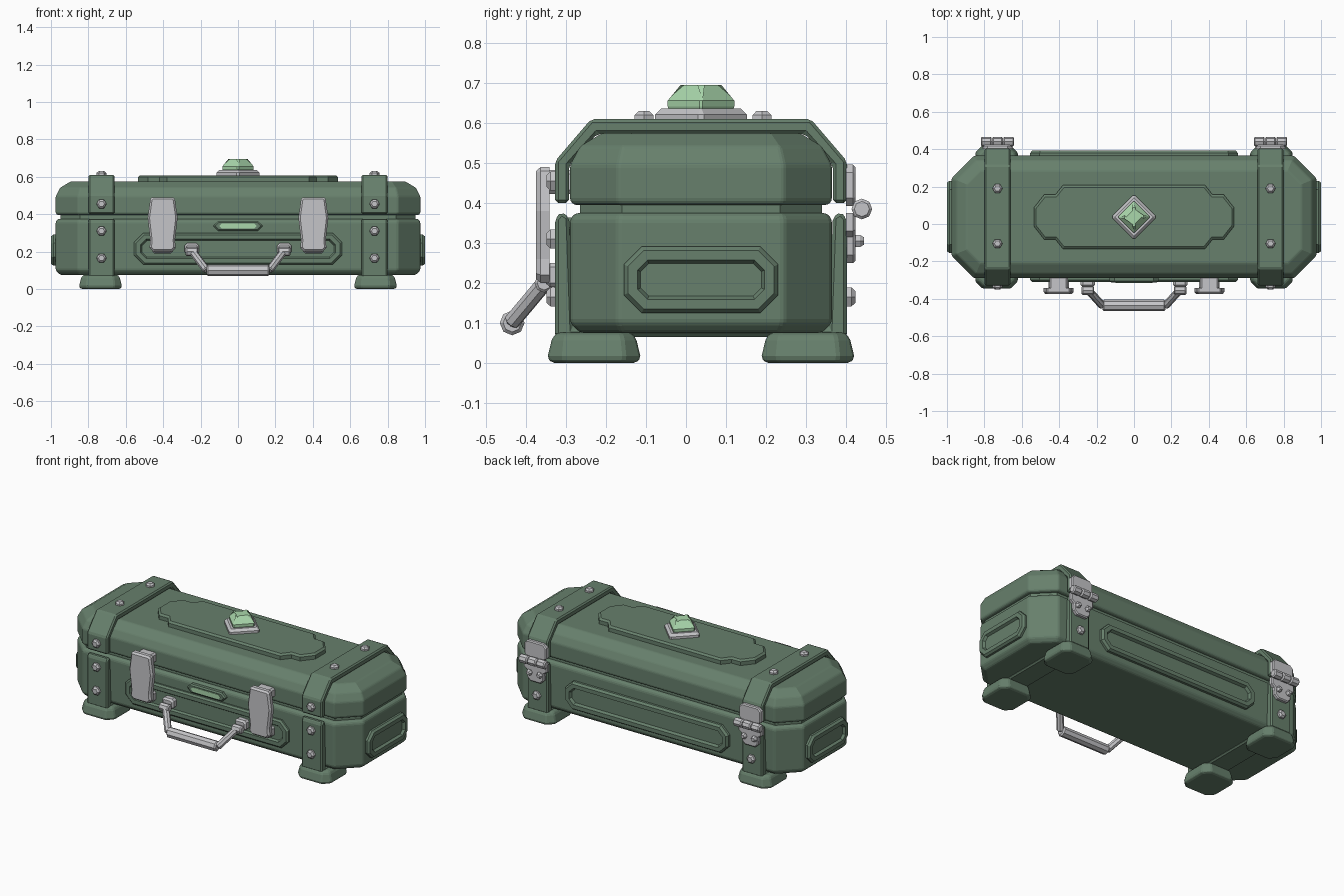
import bpy, math
from mathutils import Matrix, Vector

if "Cube" in bpy.data.objects:
    bpy.data.objects.remove(bpy.data.objects["Cube"])


def material(name, rgb):
    m = bpy.data.materials.new(name)
    m.use_nodes = True
    m.diffuse_color = (*rgb, 1)
    m.node_tree.nodes["Principled BSDF"].inputs["Base Color"].default_value = (*rgb, 1)
    return m


GREEN = material("dark green paint", (0.135, 0.215, 0.15))
METAL = material("light grey metal", (0.56, 0.56, 0.58))
GLOW = material("pale green crystal", (0.40, 0.68, 0.41))


def octagon(hx, hy, c):
    """Rectangle with cut corners, counter-clockwise."""
    return [(hx, c - hy), (hx, hy - c), (hx - c, hy), (c - hx, hy),
            (-hx, hy - c), (-hx, c - hy), (c - hx, -hy), (hx - c, -hy)]


def ngon(r, n):
    return [(r * math.cos(math.tau * i / n), r * math.sin(math.tau * i / n)) for i in range(n)]


def mirrored(half):
    """Close a right-hand outline, listed bottom to top, with its mirror image."""
    return half + [(-x, y) for x, y in reversed(half)]


def inset(pts, d):
    """Move every side of an outline inwards by d."""
    out = []
    for i, p in enumerate(pts):
        p, a, b = Vector(p), Vector(pts[i - 1]), Vector(pts[(i + 1) % len(pts)])
        e, f = (p - a).normalized(), (b - p).normalized()
        n, m = Vector((-e.y, e.x)), Vector((-f.y, f.x))
        out.append(p + (n + m) * d / (1 + n.dot(m)))
    return out


def upright(x, y, z, turn=0):
    """Frame facing the front at turn 0, +x at 90, the back at 180."""
    return (Matrix.Translation((x, y, z)) @ Matrix.Rotation(math.radians(turn), 4, 'Z')
            @ Matrix.Rotation(math.pi / 2, 4, 'X'))


def flat(x, y, z=0, turn=0):
    return Matrix.Translation((x, y, z)) @ Matrix.Rotation(math.radians(turn), 4, 'Z')


def solid(name, outline, levels, frame, mat, bevel=0.0, segments=1):
    """Stack (inset, height) levels of an outline into a closed solid."""
    verts, n = [], len(outline)
    for d, w in levels:
        verts += [frame @ Vector((p[0], p[1], w)) for p in inset(outline, d)]
    faces = [tuple(reversed(range(n))), tuple(range(len(verts) - n, len(verts)))]
    for k in range(0, len(verts) - n, n):
        faces += [(k + i, k + (i + 1) % n, k + n + (i + 1) % n, k + n + i) for i in range(n)]
    me = bpy.data.meshes.new(name)
    me.from_pydata(verts, [], faces)
    me.materials.append(mat)
    ob = bpy.data.objects.new(name, me)
    bpy.context.collection.objects.link(ob)
    if bevel:
        b = ob.modifiers.new("bevel", 'BEVEL')
        b.width, b.segments, b.limit_method = bevel, segments, 'ANGLE'
        b.angle_limit = math.radians(25)
    return ob


def rod(name, a, b, r, mat, sides=8):
    a, b = Vector(a), Vector(b)
    frame = Matrix.Translation(a) @ (b - a).to_track_quat('Z', 'Y').to_matrix().to_4x4()
    c = r * 0.25
    length = (b - a).length
    return solid(name, ngon(r, sides), [(c, 0), (0, c), (0, length - c), (c, length)], frame, mat)


def bolt(name, frame, r=0.027):
    solid(name, ngon(r, 6), [(0, -0.005), (0, 0.012), (r * 0.35, 0.022)], frame, METAL)


MID = 0.0375      # depth centre of the case
FRONT, BACK = -0.29, 0.365

# Case body and lid
plan = octagon(0.975, 0.3275, 0.12)
solid("case_base", plan, [(0.025, 0.075), (0, 0.1), (0, 0.36), (0.012, 0.375)],
      flat(0, MID), GREEN, 0.02, 2)
solid("inner_lip", plan, [(0.025, 0.36), (0.025, 0.41)], flat(0, MID), GREEN)
solid("case_lid", plan, [(0.01, 0.395), (0, 0.405), (0, 0.495), (0.025, 0.542), (0.08, 0.575)],
      flat(0, MID), GREEN, 0.014, 2)

# Stepped lid plate with the crystal on its mount
quarter = [(0.535, 0.05), (0.48, 0.12), (0.42, 0.12), (0.38, 0.17)]
lid_plate = mirrored([(x, -y) for x, y in reversed(quarter)] + quarter)
solid("lid_plate", lid_plate, [(0, 0.57), (0, 0.598), (0.012, 0.608)], flat(0, MID), GREEN)
solid("crystal_mount", octagon(0.086, 0.086, 0.01), [(0, 0.6), (0, 0.622), (0.014, 0.636)],
      flat(0, MID, 0, 45), METAL)
solid("crystal", octagon(0.062, 0.062, 0.006), [(0.004, 0.63), (0, 0.642), (0, 0.656), (0.032, 0.695)],
      flat(0, MID, 0, 45), GLOW)

# Framed panels on the four sides
frame_levels = [(0, -0.01), (0, 0.01), (0.01, 0.02), (0.034, 0.02), (0.042, 0.008)]
long_panel = octagon(0.555, 0.085, 0.05)
solid("front_panel", long_panel, frame_levels, upright(0, FRONT, 0.215), GREEN)
solid("back_panel", long_panel, [(d, w * 1.4) for d, w in frame_levels],
      upright(0, BACK, 0.215, 180), GREEN)
for side, name in ((1, "left"), (-1, "right")):
    solid(name + "_end_panel", octagon(0.193, 0.083, 0.045), [(d, w * 1.25) for d, w in frame_levels],
          upright(side * 0.975, MID, 0.208, side * 90), GREEN)

# Indicator light
solid("light_frame", octagon(0.13, 0.027, 0.025), [(0, -0.01), (0, 0.015), (0.008, 0.022)],
      upright(0, FRONT, 0.337), GREEN)
solid("light_strip", octagon(0.098, 0.014, 0.012), [(0, 0), (0, 0.025)],
      upright(0, FRONT, 0.337), GLOW)

# Strap sections, depth measured from the case centre
lid_half = [(0.365, 0.4), (0.365, 0.505), (0.275, 0.61)]
lid_inner = [(0.33, 0.4), (0.33, 0.495), (0.26, 0.573)]
lid_strap = lid_half + [(-x, z) for x, z in reversed(lid_half)] \
    + [(-x, z) for x, z in lid_inner] + lid_inner[::-1]
base_half = [(0.365, 0.065), (0.365, 0.36), (0.35, 0.378), (0.33, 0.365), (0.32, 0.085)]
base_strap = mirrored(base_half)

latch_cover = mirrored([(0.05, -0.14), (0.07, -0.12), (0.066, -0.08), (0.08, 0.04),
                        (0.066, 0.14), (0.056, 0.15)])
hinge_leaf = mirrored([(0.035, -0.125), (0.055, -0.105), (0.06, -0.06), (0.08, -0.045), (0.08, 0)])
foot_levels = [(0.012, 0), (0, 0.012), (0.012, 0.062), (0.025, 0.076)]

for side, name in ((1, "left"), (-1, "right")):
    x = side * 0.73

    # Straps and feet
    for part, outline in (("lid_strap", lid_strap), ("base_strap", base_strap)):
        solid(f"{name}_{part}", outline, [(0, -0.07), (0, 0.07)],
              upright(x, MID, 0, 90), GREEN, 0.008)
    for end, y in (("front", -0.23), ("back", 0.305)):
        solid(f"{name}_{end}_foot", octagon(0.115, 0.117, 0.04), foot_levels,
              flat(side * 0.735, y), GREEN, 0.006)

    # Strap bolts
    for z in (0.165, 0.31, 0.455):
        bolt(name + "_front_bolt", upright(x, -0.3275, z))
    for y in (-0.105, 0.19):
        bolt(name + "_top_bolt", flat(x, y, 0.608))
    bolt(name + "_back_bolt", upright(x, 0.4025, 0.165, 180))

    # Hinge with two leaves and a three-part barrel
    solid(name + "_hinge_lower_leaf", hinge_leaf, [(0, 0), (0, 0.018), (0.006, 0.024)],
          upright(x, 0.4, 0.375, 180), METAL)
    solid(name + "_hinge_upper_leaf", octagon(0.074, 0.052, 0.02), [(0, 0), (0, 0.018), (0.006, 0.024)],
          upright(x, 0.4, 0.444, 180), METAL)
    for k in (-1, 0, 1):
        c = x + k * 0.06
        rod(name + "_hinge_barrel", (c - 0.029, 0.44, 0.385), (c + 0.029, 0.44, 0.385), 0.026, METAL)
    for k in (-0.035, 0.035):
        bolt(name + "_hinge_bolt", upright(x + k, 0.423, 0.305, 180), 0.018)

    # Latch: cover plate, lower pivot and upper catch
    lx = side * 0.403
    solid(name + "_latch_cover", latch_cover, [(0, 0.052), (0, 0.074), (0.01, 0.085)],
          upright(lx, FRONT, 0.34), METAL)
    solid(name + "_latch_pivot", octagon(0.055, 0.03, 0.01), [(0, 0), (0, 0.05), (0.008, 0.06)],
          upright(lx, FRONT, 0.22), METAL)
    solid(name + "_latch_catch", octagon(0.05, 0.03, 0.01), [(0, -0.01), (0, 0.055)],
          upright(lx, FRONT, 0.452), METAL)

    # Handle mount and arm
    hx = side * 0.247
    solid(name + "_handle_mount", octagon(0.038, 0.03, 0.012), [(0, 0), (0, 0.035), (0.01, 0.045)],
          upright(hx, FRONT, 0.215), METAL)
    rod(name + "_handle_pivot", (hx - 0.033, -0.355, 0.2), (hx + 0.033, -0.355, 0.2), 0.024, METAL)
    rod(name + "_handle_arm", (hx, -0.35, 0.205), (side * 0.168, -0.438, 0.1), 0.021, METAL)

# Handle grip
rod("handle_grip", (-0.168, -0.435, 0.1), (0.168, -0.435, 0.1), 0.031, METAL)
